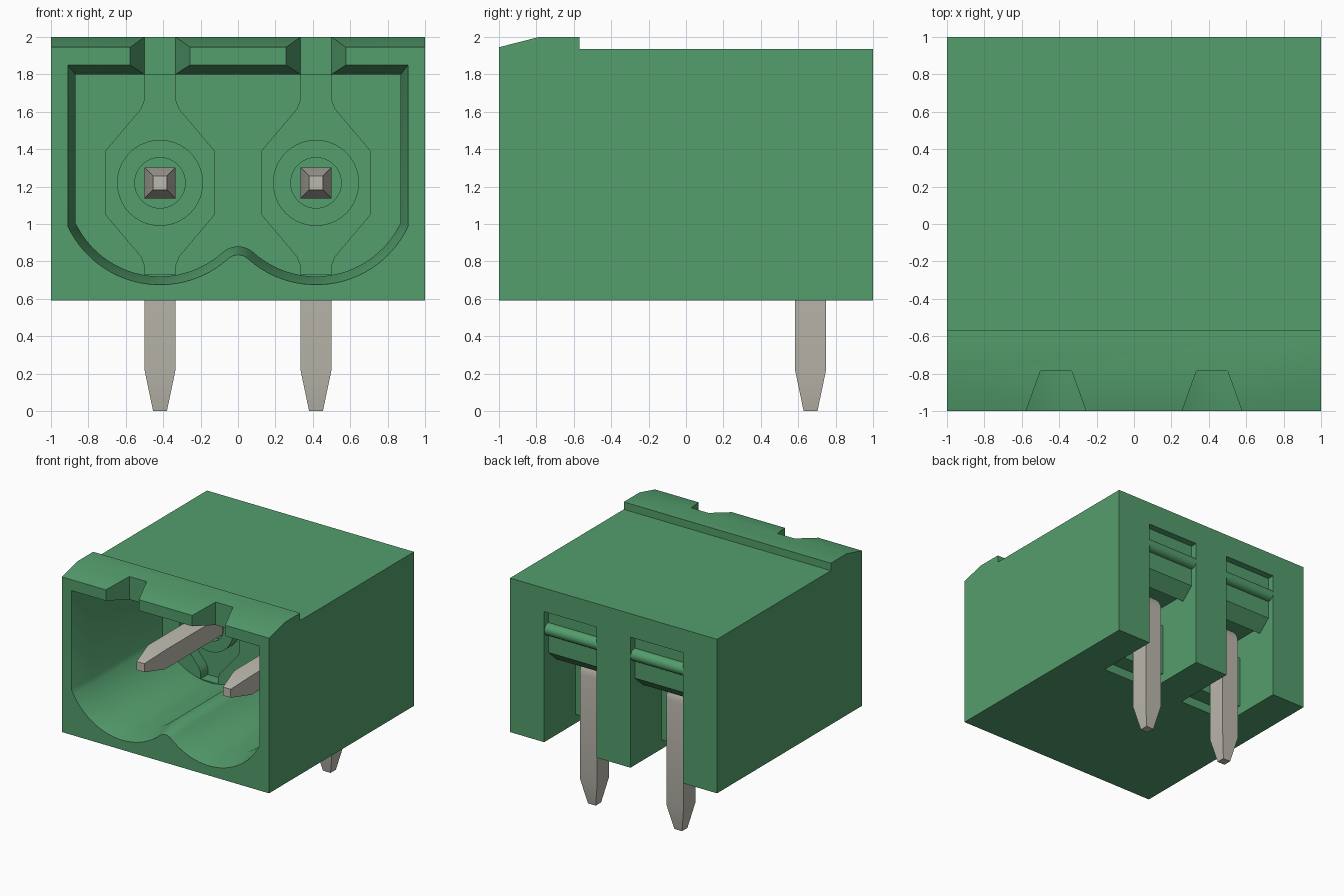
import bpy, bmesh, math

cube = bpy.data.objects.get("Cube")
if cube:
    bpy.data.objects.remove(cube, do_unlink=True)


def material(name, rgb):
    m = bpy.data.materials.new(name)
    m.use_nodes = True
    m.diffuse_color = (*rgb, 1)
    bsdf = m.node_tree.nodes["Principled BSDF"]
    bsdf.inputs["Base Color"].default_value = (*rgb, 1)
    bsdf.inputs["Roughness"].default_value = 0.6
    return m


GREEN = material("housing green", (0.088, 0.342, 0.153))
METAL = material("pin metal", (0.50, 0.48, 0.42))
PITCH = 0.417      # pin offset from the centre
PIN_Z = 1.22       # height of the horizontal pin axis
HALF = 0.083       # half thickness of a pin


def loft(name, rings, mat=GREEN):
    """Closed solid through rings that have equal point counts."""
    bm = bmesh.new()
    vs = [[bm.verts.new(p) for p in ring] for ring in rings]
    n = len(vs[0])
    for a, b in zip(vs, vs[1:]):
        for i in range(n):
            j = (i + 1) % n
            bm.faces.new((a[i], a[j], b[j], b[i]))
    bm.faces.new(vs[0][::-1])
    bm.faces.new(vs[-1])
    bmesh.ops.remove_doubles(bm, verts=bm.verts, dist=1e-5)
    bmesh.ops.recalc_face_normals(bm, faces=bm.faces)
    me = bpy.data.meshes.new(name)
    bm.to_mesh(me)
    bm.free()
    me.materials.append(mat)
    ob = bpy.data.objects.new(name, me)
    bpy.context.collection.objects.link(ob)
    return ob


def along_x(name, yz, x0, x1):
    return loft(name, [[(x, y, z) for y, z in yz] for x in (x0, x1)])


def along_y(name, xz, y0, y1):
    return loft(name, [[(x, y, z) for x, z in xz] for y in (y0, y1)])


def along_z(name, xy, z0, z1):
    return loft(name, [[(x, y, z) for x, y in xy] for z in (z0, z1)])


def circle(cx, cy, r, n=40):
    return [(cx + r * math.cos(2 * math.pi * i / n),
             cy + r * math.sin(2 * math.pi * i / n)) for i in range(n)]


def cut(target, cutter):
    cutter.hide_render = True
    mod = target.modifiers.new("cut", 'BOOLEAN')
    mod.operation = 'DIFFERENCE'
    mod.solver = 'EXACT'
    mod.object = cutter
    bpy.context.view_layer.objects.active = target
    bpy.ops.object.modifier_apply(modifier=mod.name)
    bpy.data.objects.remove(cutter, do_unlink=True)


def smooth(ob):
    bpy.ops.object.select_all(action='DESELECT')
    ob.select_set(True)
    bpy.context.view_layer.objects.active = ob
    bpy.ops.object.shade_smooth_by_angle(angle=math.radians(30))


def socket_outline(half_w, top, radius, fillet):
    """Square top, two round troughs and a rounded ridge between them."""
    dx = half_w - PITCH
    start = -math.acos(dx / radius)
    fz = PIN_Z - math.sqrt((radius + fillet) ** 2 - PITCH ** 2)
    end = math.atan2(fz - PIN_Z, -PITCH)
    right = [(half_w, top)]
    for i in range(25):
        a = start + (end - start) * i / 24
        right.append((PITCH + radius * math.cos(a), PIN_Z + radius * math.sin(a)))
    a0 = end + math.pi
    for i in range(1, 7):
        a = a0 + (math.pi / 2 - a0) * i / 6
        right.append((fillet * math.cos(a), fz + fillet * math.sin(a)))
    return right + [(-x, z) for x, z in right[-2::-1]]


# Housing with the raised, sloped front lip
housing = along_x("housing", [(-1, 0.59), (1, 0.59), (1, 1.935), (-0.57, 1.935),
                              (-0.57, 2), (-0.785, 2), (-1, 1.945)], -1, 1)

# Front socket with a chamfered mouth
outer = socket_outline(0.91, 1.85, 0.545, 0.079)
inner = socket_outline(0.87, 1.80, 0.50, 0.124)
BACK = 0.2
cut(housing, loft("socket_cutter", [[(x, y, z) for x, z in o] for o, y in
                                    ((outer, -1.1), (outer, -1), (inner, -0.785), (inner, BACK))]))

for side, cx in (("right", -PITCH), ("left", PITCH)):
    # Flared notch through the lip
    cut(housing, along_z("notch_cutter", [(cx - 0.196, -1.1), (cx + 0.196, -1.1),
                                          (cx + HALF, -0.785), (cx - HALF, -0.785)], 1.7, 2.1))

    # Keyhole recess in the socket's back wall
    half = [(HALF, 1.80), (HALF, 1.66), (0.10, 1.615), (0.29, 1.39),
            (0.29, 1.05), (0.10, 0.825), (HALF, 0.78), (HALF, 0.73)]
    key = [(cx + x, z) for x, z in half] + [(cx - x, z) for x, z in half[::-1]]
    cut(housing, along_y("recess_cutter", key, BACK - 0.1, 0.3))

    # Rear slot, open downward, with a hanging panel above the pin
    cut(housing, along_x("slot_cutter", [(1.1, 0.5), (0.42, 0.5), (0.42, 1.31), (0.76, 1.31),
                                         (0.83, 1.25), (0.94, 1.35), (0.94, 1.73), (1.1, 1.73)],
                         cx - 0.253, cx + 0.253))

    # Collar around the pin
    collar = along_y(side + "_pin_collar", circle(cx, PIN_Z, 0.23), BACK, 0.31)
    cut(collar, along_y("collar_cutter", circle(cx, PIN_Z, 0.135), BACK - 0.1, BACK + 0.06))
    smooth(collar)

    # Rod across the rear slot and step behind the pin
    smooth(along_x(side + "_slot_rod", circle(0.945, 1.56, 0.053, 24), cx - 0.253, cx + 0.253))
    along_x(side + "_slot_step", [(0.41, 0.67), (0.57, 0.67), (0.57, 1.13), (0.41, 1.13)],
            cx - 0.253, cx + 0.253)

    # Bent square pin with two tapered ends
    iy, iz, t = 0.583, PIN_Z - HALF, 2 * HALF
    tip = 0.037
    path = [((-0.75, PIN_Z - tip), (-0.75, PIN_Z + tip), tip),
            ((-0.53, iz), (-0.53, iz + t), HALF)]
    for i in range(7):
        a = math.pi / 2 * (1 - i / 6)
        path.append(((iy, iz), (iy + t * math.cos(a), iz + t * math.sin(a)), HALF))
    path += [((iy, 0.22), (iy + t, 0.22), HALF),
             ((iy + HALF - tip, 0), (iy + HALF + tip, 0), tip)]
    pin = loft(side + "_pin", [[(cx - w, *p), (cx + w, *p), (cx + w, *q), (cx - w, *q)]
                               for p, q, w in path], METAL)
    smooth(pin)

smooth(housing)
